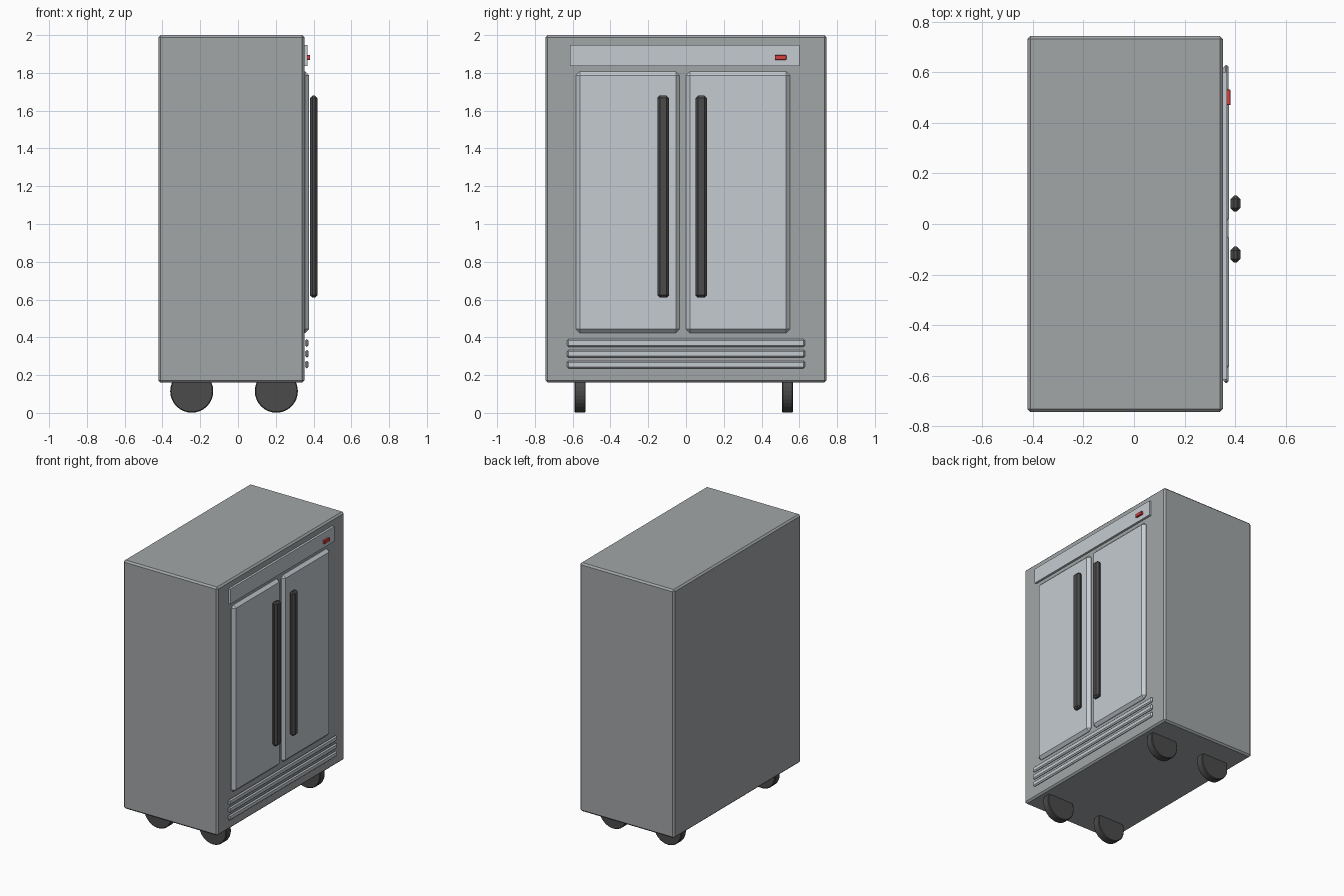
import bpy, bmesh, math

if "Cube" in bpy.data.objects:
    bpy.data.objects.remove(bpy.data.objects["Cube"])


def material(name, color):
    m = bpy.data.materials.new(name)
    m.diffuse_color = (*color, 1)
    m.use_nodes = True
    m.node_tree.nodes["Principled BSDF"].inputs["Base Color"].default_value = m.diffuse_color
    return m


steel = material("dark_steel", (0.36, 0.38, 0.39))
panel = material("light_steel", (0.56, 0.60, 0.64))
black = material("black_rubber", (0.07, 0.07, 0.07))
red = material("red_lamp", (0.7, 0.05, 0.05))


def finish(name, bm, mat, bevel):
    if bevel:
        bmesh.ops.bevel(bm, geom=[e for e in bm.edges if e.calc_face_angle(0) > 0.7],
                        offset=bevel, segments=1, affect='EDGES')
    me = bpy.data.meshes.new(name)
    bm.to_mesh(me)
    bm.free()
    me.materials.append(mat)
    ob = bpy.data.objects.new(name, me)
    bpy.context.collection.objects.link(ob)
    return ob


def box(name, x, y, z, mat, bevel=0):
    """Chamfered box from (min, max) ranges."""
    bm = bmesh.new()
    bmesh.ops.create_cube(bm, size=1)
    for v in bm.verts:
        v.co = [(a + b) / 2 + c * (b - a) for (a, b), c in zip((x, y, z), v.co)]
    return finish(name, bm, mat, bevel)


def wheel(name, x, y, z, radius, width):
    bm = bmesh.new()
    bmesh.ops.create_cone(bm, cap_ends=True, segments=32, radius1=radius,
                          radius2=radius, depth=width)
    for v in bm.verts:
        a, b, c = v.co
        v.co = (x + a, y + c, z + b)
    bmesh.ops.recalc_face_normals(bm, faces=bm.faces)
    return finish(name, bm, black, 0.005)


# Cabinet
box("cabinet", (-0.422, 0.352), (-0.744, 0.744), (0.16, 2.0), steel, 0.012)

# Doors and their upright handles
for side, door_y, handle_y in (("left", (-0.582, -0.034), (-0.152, -0.09)),
                               ("right", (0.0, 0.55), (0.05, 0.112))):
    box(side + "_door", (0.325, 0.376), door_y, (0.423, 1.807), panel, 0.02)
    box(side + "_handle", (0.381, 0.421), handle_y, (0.61, 1.68), black, 0.014)

# Control strip with indicator lamp
box("control_strip", (0.34, 0.368), (-0.615, 0.602), (1.836, 1.947), panel)
box("indicator_lamp", (0.36, 0.382), (0.47, 0.532), (1.869, 1.894), red, 0.002)

# Vent slats
for i in range(3):
    z = 0.256 + i * 0.057
    box(f"vent_slat_{i + 1}", (0.355, 0.374), (-0.63, 0.63), (z - 0.02, z + 0.02),
        panel, 0.008)

# Castors
for end, x in (("rear", -0.245), ("front", 0.203)):
    for side, y in (("left", -0.56), ("right", 0.538)):
        wheel(f"{end}_{side}_castor", x, y, 0.115, 0.114, 0.058)
